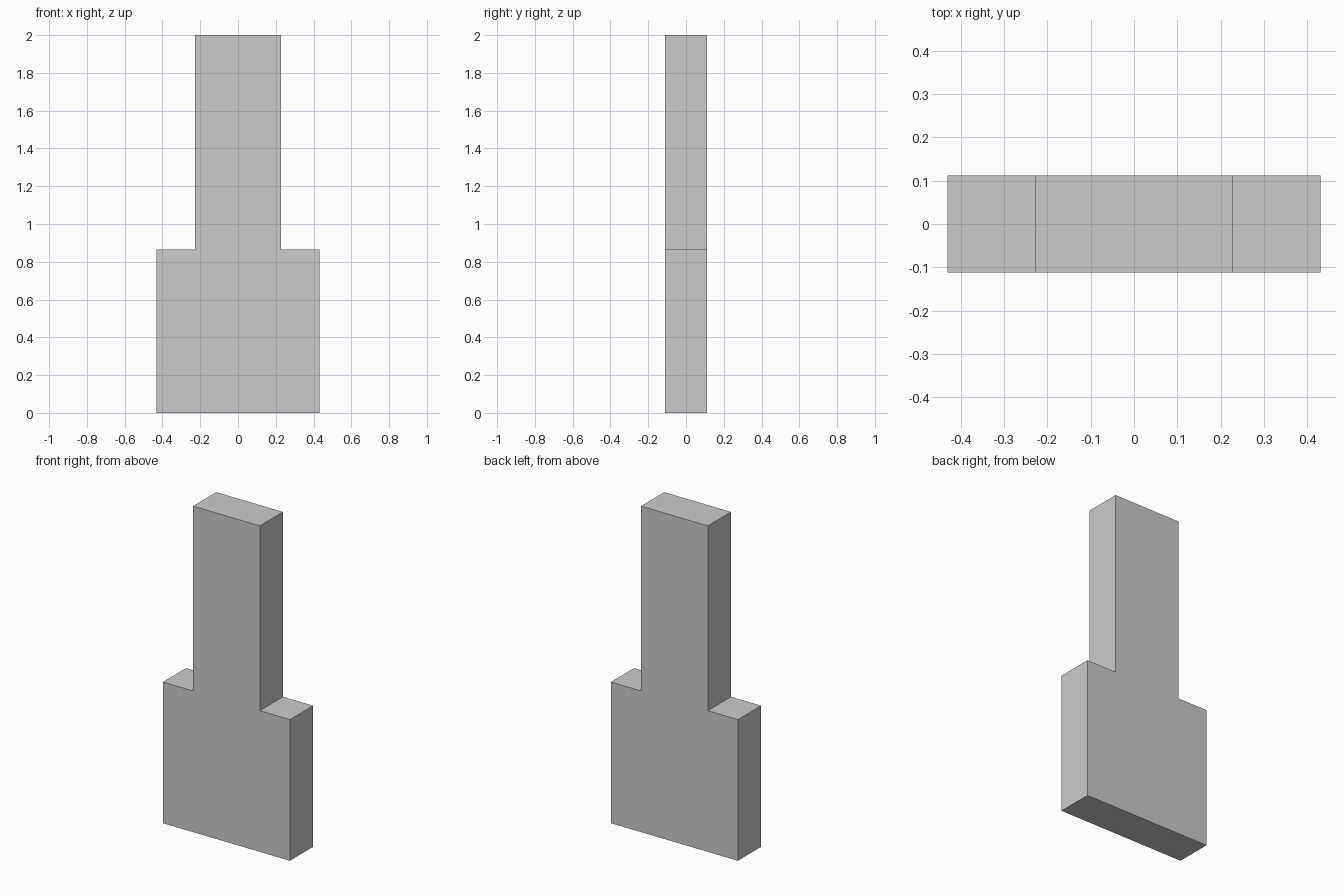
import bpy
import bmesh

if "Cube" in bpy.data.objects:
    bpy.data.objects.remove(bpy.data.objects["Cube"])

BASE_HALF, NECK_HALF = 0.431, 0.227
SHOULDER_Z, TOP_Z = 0.866, 2.0
DEPTH = 0.224

# Right half of the stepped outline, mirrored to close the profile
right = [(BASE_HALF, 0), (BASE_HALF, SHOULDER_Z), (NECK_HALF, SHOULDER_Z), (NECK_HALF, TOP_Z)]
outline = right + [(-x, z) for x, z in reversed(right)]

# Front face extruded straight back into a flat slab
bm = bmesh.new()
front = bm.faces.new([bm.verts.new((x, -DEPTH / 2, z)) for x, z in outline])
back = bmesh.ops.extrude_face_region(bm, geom=[front], use_keep_orig=True)
moved = [g for g in back["geom"] if isinstance(g, bmesh.types.BMVert)]
bmesh.ops.translate(bm, vec=(0, DEPTH, 0), verts=moved)
bmesh.ops.recalc_face_normals(bm, faces=bm.faces[:])

mesh = bpy.data.meshes.new("stepped_slab")
bm.to_mesh(mesh)
bm.free()
bpy.context.collection.objects.link(bpy.data.objects.new("stepped_slab", mesh))
